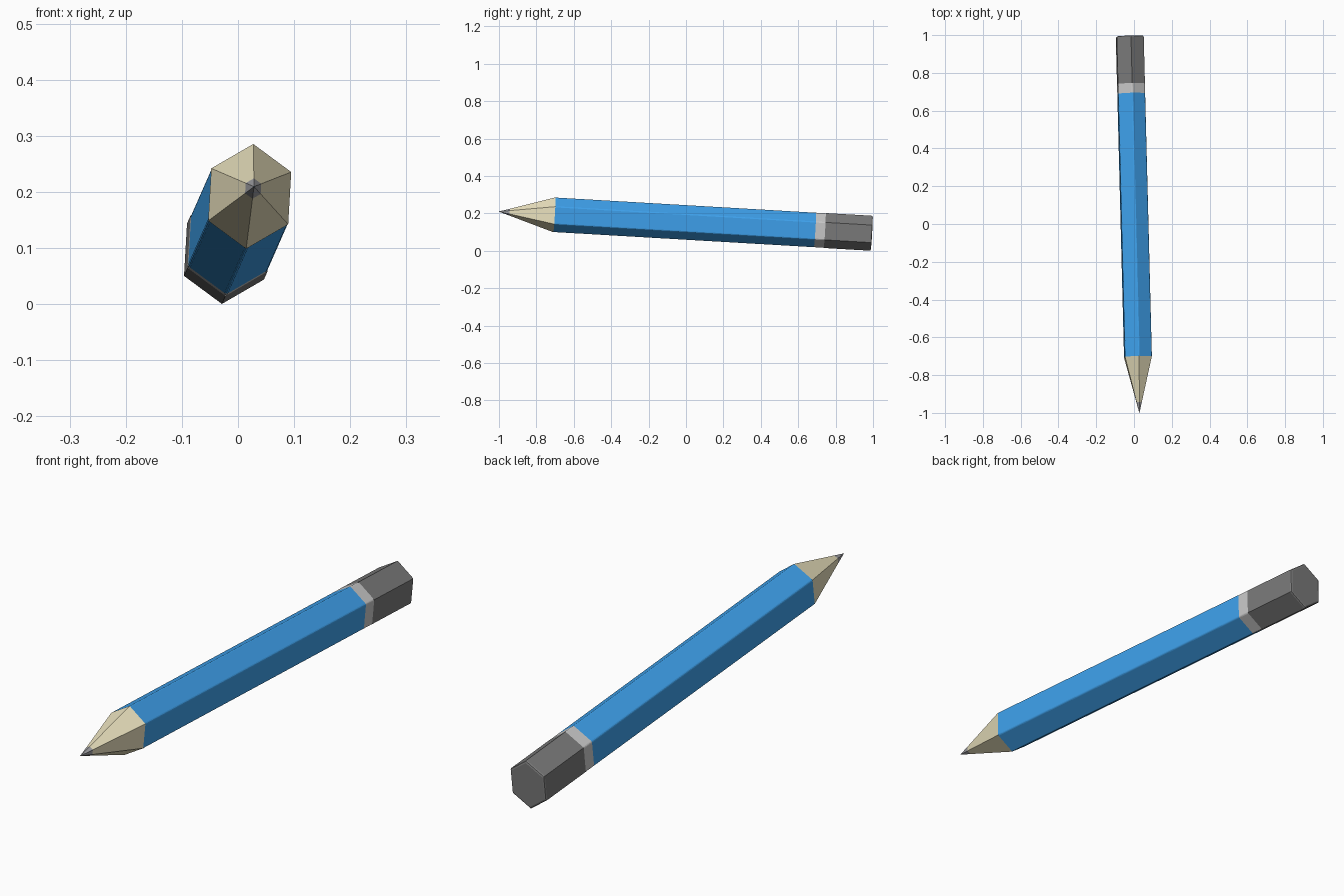
import bpy, bmesh
from mathutils import Vector

if "Cube" in bpy.data.objects:
    bpy.data.objects.remove(bpy.data.objects["Cube"])

# Slightly tilted pencil axis, from tip to eraser end
TIP, END = Vector((0.0285, -1.0, 0.2095)), Vector((-0.0225, 0.9935, 0.0935))
AXIS = (END - TIP).normalized()
UP = (Vector((0, 0, 1)) - AXIS * AXIS.z).normalized()
SIDE = AXIS.cross(UP)
# Slightly squashed hexagon: three corners, mirrored through the centre
half = [(0.0065, 0.0935), (0.074, 0.0435), (0.0685, -0.05)]
HEX = half + [(-x, -z) for x, z in half]


def at(y):
    return TIP + (END - TIP) * ((y - TIP.y) / (END.y - TIP.y))


def section(name, stations, color, cap=False, round_long=0.0, round_end=0.0):
    """Hexagonal shell through (y, scale) stations."""
    bm = bmesh.new()
    rings = []
    for y, s in stations:
        rings.append([bm.verts.new(at(y) + SIDE * x * s + UP * z * s) for x, z in HEX])
    for a, b in zip(rings, rings[1:]):
        for i in range(6):
            j = (i + 1) % 6
            bm.faces.new((a[i], a[j], b[j], b[i]))
    if cap:
        last = bm.faces.new(rings[-1])
    bmesh.ops.recalc_face_normals(bm, faces=bm.faces)
    if not cap:
        # Open tubes: make sure the faces look away from the axis
        f = bm.faces[0] if bm.faces.ensure_lookup_table() is None else None
        c = f.calc_center_median()
        if f.normal.dot(c - at(c.y)) < 0:
            bmesh.ops.reverse_faces(bm, faces=bm.faces)
    if round_end:
        bmesh.ops.bevel(bm, geom=list(last.edges), offset=round_end, segments=2,
                        profile=0.5, affect='EDGES')
    if round_long:
        edges = [e for e in bm.edges
                 if abs((e.verts[0].co - e.verts[1].co).normalized().dot(AXIS)) > 0.99]
        bmesh.ops.bevel(bm, geom=edges, offset=round_long, segments=2,
                        profile=0.5, affect='EDGES')
    me = bpy.data.meshes.new(name)
    bm.to_mesh(me)
    bm.free()
    ob = bpy.data.objects.new(name, me)
    bpy.context.collection.objects.link(ob)
    mat = bpy.data.materials.new(name)
    mat.diffuse_color = (*color, 1)
    mat.use_nodes = True
    mat.node_tree.nodes["Principled BSDF"].inputs["Base Color"].default_value = mat.diffuse_color
    me.materials.append(mat)
    return ob


# Graphite point and sharpened wood
section("graphite_point", [(-0.943, 0.195), (-0.9995, 0.01)], (0.35, 0.35, 0.37))
section("wood_cone", [(-0.703, 1.0), (-0.943, 0.195)], (0.85, 0.78, 0.53))
# Painted shaft with softened long edges
section("shaft", [(-0.703, 1.0), (0.69, 1.0)], (0.05, 0.37, 0.87), round_long=0.004)
# Metal band
section("band", [(0.69, 1.0), (0.742, 1.0)], (0.7, 0.7, 0.7), round_long=0.004)
# Eraser with a softened end
section("eraser", [(0.742, 1.0), (0.9935, 1.0)], (0.2, 0.2, 0.2), cap=True, round_end=0.007)
